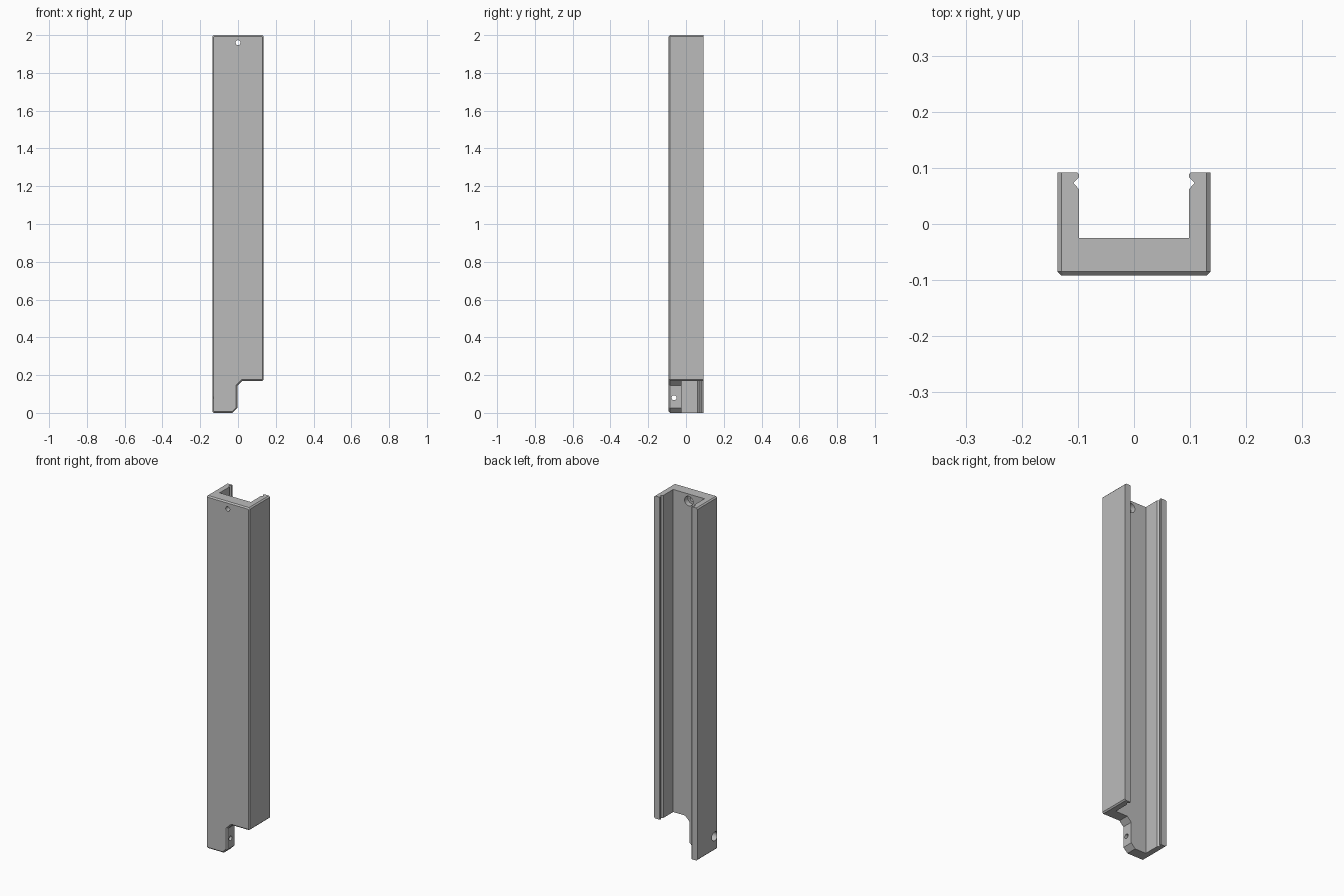
import bpy
import bmesh
import math
from mathutils import Matrix, Vector

if "Cube" in bpy.data.objects:
    bpy.data.objects.remove(bpy.data.objects["Cube"], do_unlink=True)

W, D, H = 0.136, 0.092, 2.0      # half width, half depth, height
C = 0.007                        # edge chamfer
STEP = 0.17                      # height of the stepped foot
TAB = -0.003                     # inner edge of the foot
S = 0.026                        # chamfer on the step corners
WEB = -0.025                     # rear surface of the front web

grey = bpy.data.materials.new("plain grey")
grey.use_nodes = True
grey.diffuse_color = (0.5, 0.5, 0.5, 1)
grey.node_tree.nodes["Principled BSDF"].inputs["Base Color"].default_value = (0.5, 0.5, 0.5, 1)


def make_object(name, bm):
    bmesh.ops.recalc_face_normals(bm, faces=bm.faces)
    mesh = bpy.data.meshes.new(name)
    bm.to_mesh(mesh)
    bm.free()
    mesh.materials.append(grey)
    obj = bpy.data.objects.new(name, mesh)
    bpy.context.collection.objects.link(obj)
    return obj


def prism(points, offset):
    """Extrude a closed outline along a vector; returns mesh and first face."""
    bm = bmesh.new()
    face = bm.faces.new([bm.verts.new(p) for p in points])
    cap = bmesh.ops.extrude_face_region(bm, geom=[face], use_keep_orig=True)
    moved = [g for g in cap["geom"] if isinstance(g, bmesh.types.BMVert)]
    bmesh.ops.translate(bm, verts=moved, vec=offset)
    return bm, face


def cylinder(name, start, end, radius):
    start, end = Vector(start), Vector(end)
    axis = end - start
    turn = Vector((0, 0, 1)).rotation_difference(axis).to_matrix().to_4x4()
    bm = bmesh.new()
    bmesh.ops.create_cone(bm, cap_ends=True, segments=32, radius1=radius,
                          radius2=radius, depth=axis.length,
                          matrix=Matrix.Translation((start + end) / 2) @ turn)
    return make_object(name, bm)


# Stepped body with chamfered corners and front perimeter
outline = [(-W + C, 0), (TAB - S, 0), (TAB, S), (TAB, STEP - S), (TAB + S, STEP),
           (W - C, STEP), (W, STEP + C), (W, H - C), (W - C, H),
           (-W + C, H), (-W, H - C), (-W, C)]
bm, front = prism([(x, -D, z) for x, z in outline], (0, 2 * D, 0))
bmesh.ops.bevel(bm, geom=list(front.edges), offset=C, segments=1,
                profile=0.5, affect='EDGES')
body = make_object("channel_body", bm)

# Rear channel with a V groove and a softened lip on each side
side = [(0.098, WEB), (0.098, 0.062), (0.108, 0.073), (0.098, 0.083),
        (0.098, 0.089), (0.101, D), (0.101, D + 0.05)]
profile = side + [(-x, y) for x, y in reversed(side)]
bm, _ = prism([(x, y, -0.1) for x, y in profile], (0, 0, H + 0.2))
cutters = [make_object("channel_cutter", bm)]

# Screw holes with counterbores, through the web and through the foot
TOP, FOOT_Y, FOOT_Z = 1.96, -0.063, 0.08
cutters += [
    cylinder("top_hole_cutter", (0, -0.2, TOP), (0, 0.05, TOP), 0.013),
    cylinder("top_counterbore_cutter", (0, WEB - 0.03, TOP), (0, 0.05, TOP), 0.027),
    cylinder("foot_hole_cutter", (-0.2, FOOT_Y, FOOT_Z), (0.05, FOOT_Y, FOOT_Z), 0.013),
    cylinder("foot_counterbore_cutter", (-0.2, FOOT_Y, FOOT_Z),
             (-0.07, FOOT_Y, FOOT_Z), 0.025),
]

for cutter in cutters:
    mod = body.modifiers.new(cutter.name, 'BOOLEAN')
    mod.operation = 'DIFFERENCE'
    mod.solver = 'EXACT'
    mod.object = cutter

# Bake the cuts and drop the helpers
bpy.context.view_layer.update()
result = bpy.data.meshes.new_from_object(
    body.evaluated_get(bpy.context.evaluated_depsgraph_get()))
body.modifiers.clear()
body.data = result
for cutter in cutters:
    bpy.data.objects.remove(cutter, do_unlink=True)

# Smooth hole walls, sharp edges elsewhere
bpy.ops.object.select_all(action='DESELECT')
body.select_set(True)
bpy.context.view_layer.objects.active = body
bpy.ops.object.shade_smooth_by_angle(angle=math.radians(25))
